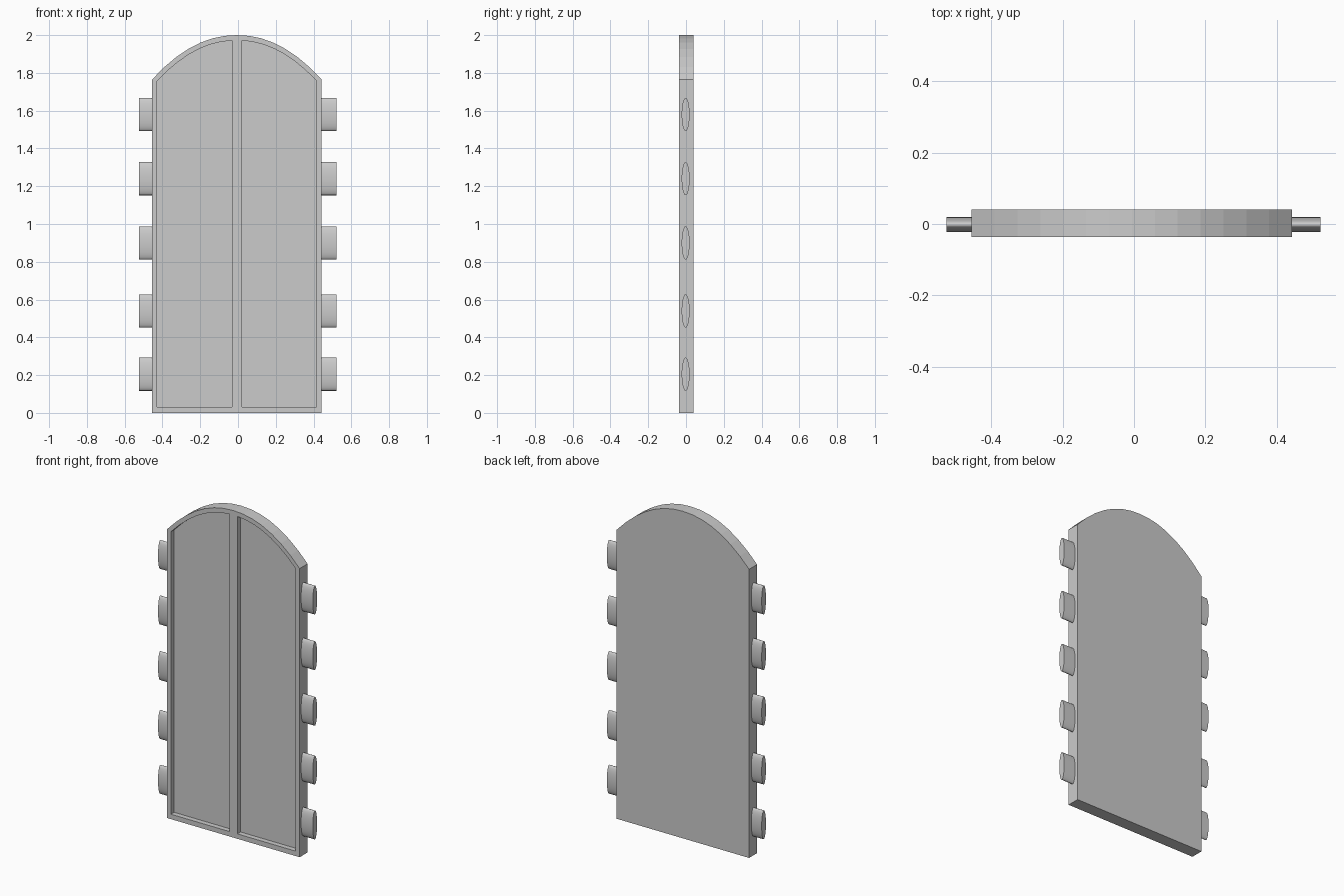
import bpy, bmesh, math
from mathutils import Matrix

cube = bpy.data.objects.get("Cube")
if cube:
    bpy.data.objects.remove(cube, do_unlink=True)

grey = bpy.data.materials.new("plain grey")
grey.use_nodes = True
GREY = (0.6, 0.6, 0.6, 1)
grey.diffuse_color = GREY
grey.node_tree.nodes["Principled BSDF"].inputs["Base Color"].default_value = GREY

CX = -0.006              # door centre line
FRONT, BACK = -0.037, 0.04
RECESS = 0.031


def finish(bm, name):
    bmesh.ops.recalc_face_normals(bm, faces=bm.faces)
    mesh = bpy.data.meshes.new(name)
    bm.to_mesh(mesh)
    bm.free()
    obj = bpy.data.objects.new(name, mesh)
    bpy.context.collection.objects.link(obj)
    mesh.materials.append(grey)
    return obj


def arched_slab(name, x0, x1, bottom, crown, half, drop, y0, y1, steps):
    """Upright slab whose top follows a shallow arch centred on the door."""
    xs = [x1 + (x0 - x1) * i / steps for i in range(steps + 1)]
    outline = [(x0, bottom), (x1, bottom)]
    outline += [(x, crown - drop * (abs(x - CX) / half) ** 2.1) for x in xs]
    bm = bmesh.new()
    face = bm.faces.new([bm.verts.new((x, y0, z)) for x, z in outline])
    new = bmesh.ops.extrude_face_region(bm, geom=[face])["geom"]
    bmesh.ops.translate(bm, vec=(0, y1 - y0, 0),
                        verts=[v for v in new if isinstance(v, bmesh.types.BMVert)])
    return finish(bm, name)


# Door slab with two recessed panels in the front
door = arched_slab("door_slab", CX - 0.449, CX + 0.449, 0, 2.0, 0.449, 0.235,
                   FRONT, BACK, 14)
for side, x0, x1 in (("right", -0.428, -0.033), ("left", 0.022, 0.416)):
    cutter = arched_slab(side + "_panel_cutter", x0, x1, 0.03, 1.972, 0.422, 0.215,
                         FRONT - 0.05, FRONT + RECESS, 7)
    cutter.hide_render = True
    cutter.hide_viewport = True
    cut = door.modifiers.new(side + " panel", "BOOLEAN")
    cut.operation = "DIFFERENCE"
    cut.solver = "EXACT"
    cut.object = cutter

# Flattened round hinge pegs along both edges
for side, inner, outer in (("right", -0.44, -0.525), ("left", 0.43, 0.522)):
    for i, z in enumerate((0.205, 0.54, 0.9, 1.24, 1.58)):
        bm = bmesh.new()
        bmesh.ops.create_cone(bm, cap_ends=True, segments=32, radius1=1, radius2=1,
                              depth=abs(outer - inner))
        bmesh.ops.rotate(bm, verts=bm.verts, matrix=Matrix.Rotation(math.pi / 2, 3, "Y"))
        bmesh.ops.scale(bm, verts=bm.verts, vec=(1, 0.021, 0.088))
        bmesh.ops.translate(bm, verts=bm.verts, vec=((inner + outer) / 2, -0.002, z))
        peg = finish(bm, f"{side}_hinge_peg_{i + 1}")
        for f in peg.data.polygons:
            f.use_smooth = len(f.vertices) == 4
        for e in peg.data.edges:
            a, b = (peg.data.vertices[v].co.x for v in e.vertices)
            e.use_edge_sharp = abs(a - b) < 0.001
